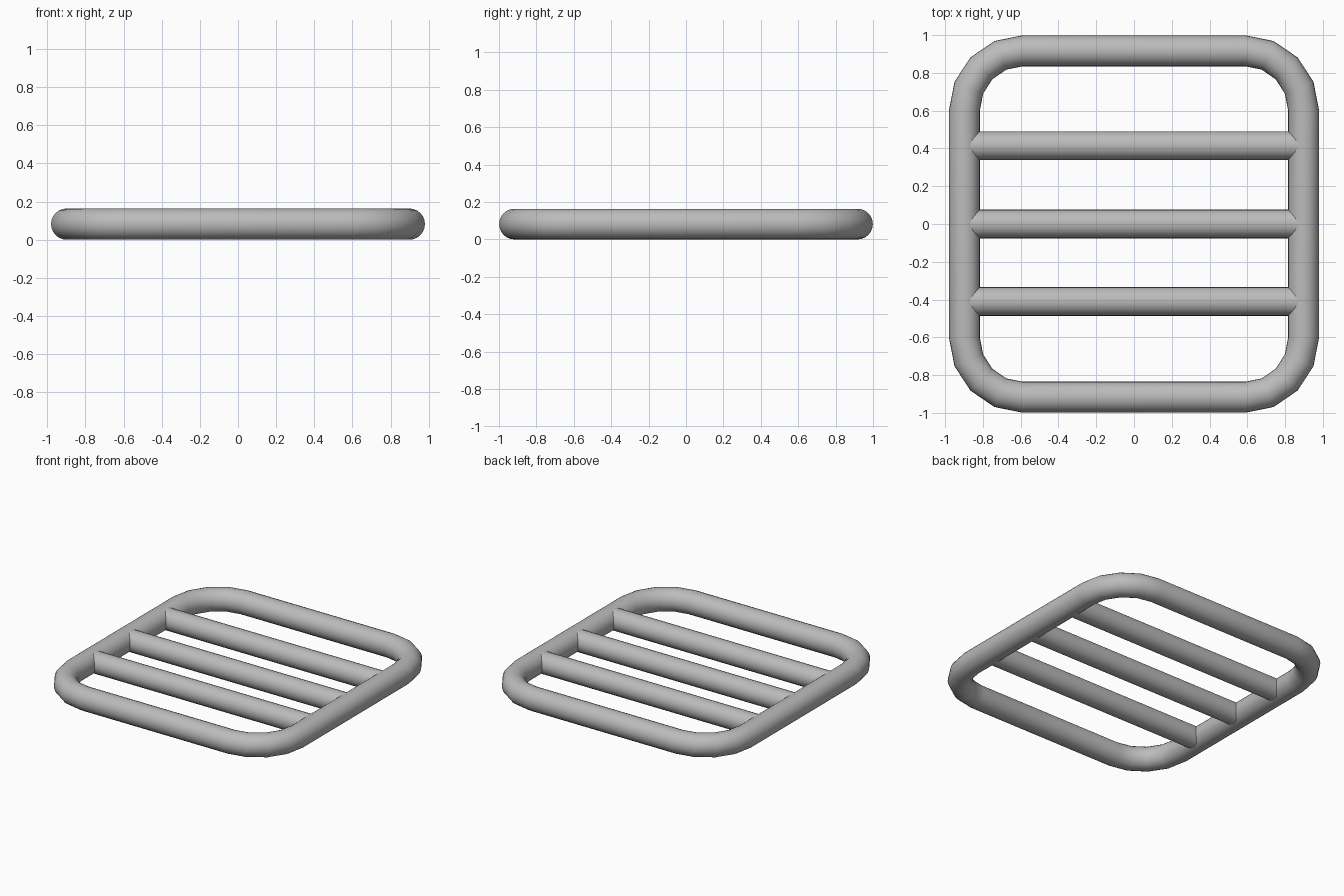
import bpy, bmesh
from math import sin, cos, pi, radians
from mathutils import Vector

cube = bpy.data.objects.get("Cube")
if cube:
    bpy.data.objects.remove(cube, do_unlink=True)

TUBE = 0.082
SIDES = 24

metal = bpy.data.materials.new("grey metal")
metal.use_nodes = True
grey = (0.5, 0.5, 0.5, 1)
metal.diffuse_color = grey
metal.node_tree.nodes["Principled BSDF"].inputs["Base Color"].default_value = grey


def finish(name, bm):
    """Turn a bmesh into a smooth-shaded object."""
    bmesh.ops.recalc_face_normals(bm, faces=bm.faces[:])
    mesh = bpy.data.meshes.new(name)
    bm.to_mesh(mesh)
    bm.free()
    mesh.materials.append(metal)
    obj = bpy.data.objects.new(name, mesh)
    bpy.context.collection.objects.link(obj)
    bpy.ops.object.select_all(action='DESELECT')
    obj.select_set(True)
    bpy.context.view_layer.objects.active = obj
    bpy.ops.object.shade_smooth_by_angle(angle=radians(40))
    return obj


def skin(bm, rings, closed):
    """Bridge consecutive rings of vertices."""
    for i in range(len(rings) if closed else len(rings) - 1):
        a, b = rings[i], rings[(i + 1) % len(rings)]
        for j in range(SIDES):
            k = (j + 1) % SIDES
            bm.faces.new((a[j], a[k], b[k], b[j]))


# Outer frame: round tube swept along a rounded rectangle
bm = bmesh.new()
rings = []
corner_x, corner_y, bend_x, bend_y, steps = 0.59, 0.60, 0.308, 0.317, 4
for corner, (sx, sy) in enumerate([(1, 1), (-1, 1), (-1, -1), (1, -1)]):
    for s in range(steps + 1):
        t = (corner + s / steps) * pi / 2
        out = Vector((cos(t), sin(t), 0))
        centre = Vector((sx * corner_x + bend_x * out.x,
                         sy * corner_y + bend_y * out.y, TUBE))
        rings.append([bm.verts.new(centre + TUBE * (out * cos(a) + Vector((0, 0, sin(a)))))
                      for a in (2 * pi * j / SIDES for j in range(SIDES))])
skin(bm, rings, True)
finish("outer_frame", bm)

# Three cross bars whose ends sit inside the side rails
for name, y in (("front_bar", -0.41), ("middle_bar", 0.0), ("back_bar", 0.415)):
    bm = bmesh.new()
    rings = [[bm.verts.new((x, y + 0.076 * cos(a), TUBE + 0.076 * sin(a)))
              for a in (2 * pi * j / SIDES for j in range(SIDES))]
             for x in (-0.89, 0.89)]
    skin(bm, rings, False)
    for ring in rings:
        bm.faces.new(ring)
    finish(name, bm)
